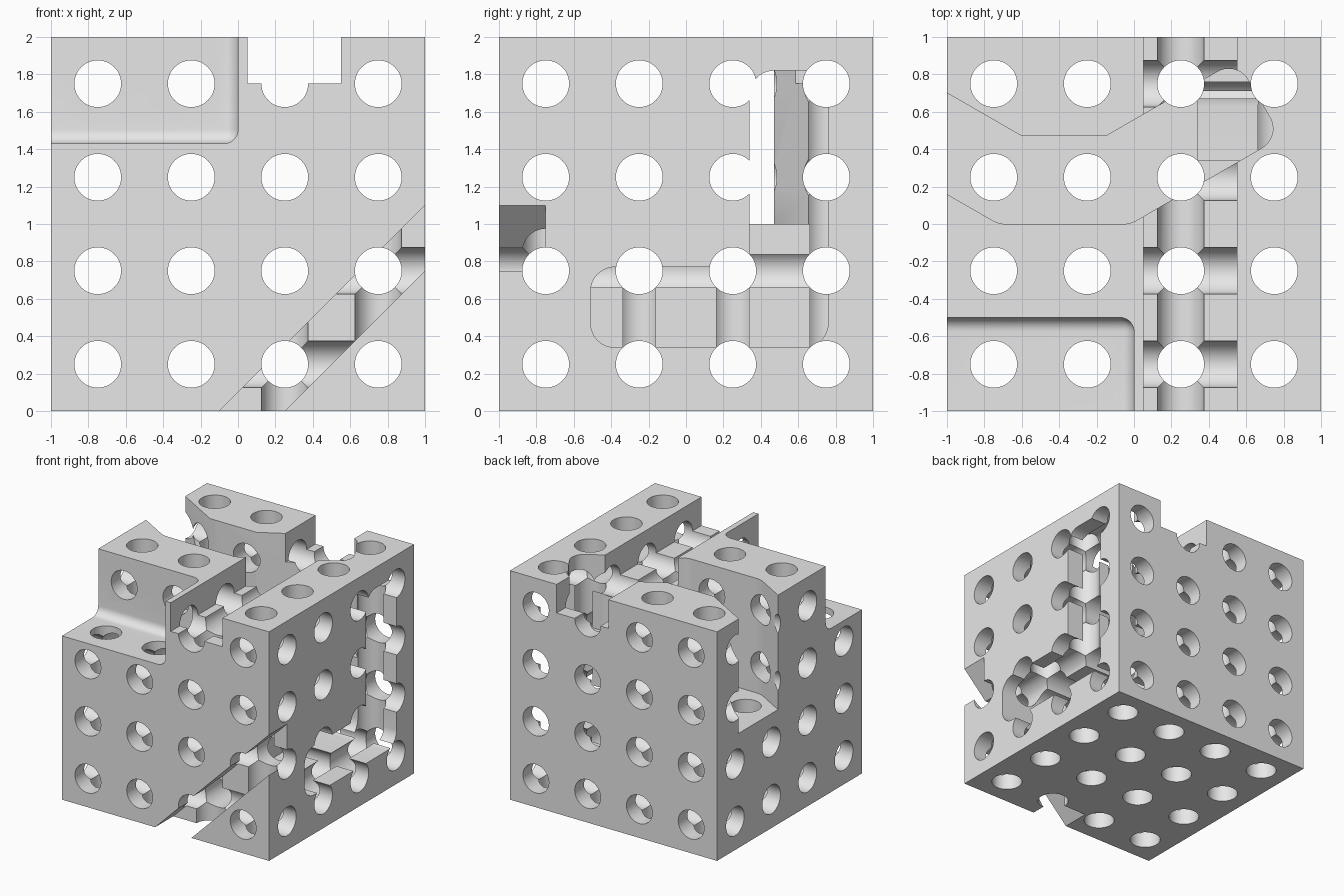
import bpy, bmesh, math
from mathutils import Vector, Matrix

if "Cube" in bpy.data.objects:
    bpy.data.objects.remove(bpy.data.objects["Cube"], do_unlink=True)

GRID = (-0.75, -0.25, 0.25, 0.75)
HOLE_R = 0.125
# Maps (u, v, depth) to model space for each extrusion axis
PLACE = {
    "X": lambda u, v, w: (w, u, v),
    "Y": lambda u, v, w: (u, w, v),
    "Z": lambda u, v, w: (u, v, w),
}


def to_object(name, bm):
    bmesh.ops.recalc_face_normals(bm, faces=bm.faces)
    mesh = bpy.data.meshes.new(name)
    bm.to_mesh(mesh)
    bm.free()
    obj = bpy.data.objects.new(name, mesh)
    bpy.context.collection.objects.link(obj)
    return obj


def rounded(points, steps=10):
    """Turn (u, v, radius) corners into an outline with filleted corners."""
    out = []
    for i, (u, v, r) in enumerate(points):
        p = Vector((u, v))
        if r == 0:
            out.append(p)
            continue
        a = (Vector(points[i - 1][:2]) - p).normalized()
        b = (Vector(points[(i + 1) % len(points)][:2]) - p).normalized()
        half = a.angle(b) / 2
        centre = p + (a + b).normalized() * (r / math.sin(half))
        start = p + a * (r / math.tan(half)) - centre
        end = p + b * (r / math.tan(half)) - centre
        sweep = math.atan2(start.x * end.y - start.y * end.x, start.dot(end))
        for k in range(steps + 1):
            out.append(centre + Matrix.Rotation(sweep * k / steps, 2) @ start)
    return out


def add_prism(bm, outline, axis, lo, hi):
    place = PLACE[axis]
    rings = [[bm.verts.new(place(p[0], p[1], w)) for p in outline] for w in (lo, hi)]
    bm.faces.new(rings[0])
    bm.faces.new(rings[1])
    n = len(outline)
    for i in range(n):
        j = (i + 1) % n
        bm.faces.new((rings[0][i], rings[0][j], rings[1][j], rings[1][i]))


def prism(name, points, axis, lo, hi):
    bm = bmesh.new()
    add_prism(bm, rounded(points), axis, lo, hi)
    return to_object(name, bm)


def box(name, lo, hi, bevel=0.0):
    bm = bmesh.new()
    bmesh.ops.create_cube(bm, size=1)
    for v in bm.verts:
        v.co = [(l + h) / 2 + c * (h - l) for l, h, c in zip(lo, hi, v.co)]
    if bevel:
        bmesh.ops.bevel(bm, geom=bm.edges[:], offset=bevel, segments=8,
                        profile=0.5, affect="EDGES")
    return to_object(name, bm)


def hole_grid(axis, sides=48):
    """Sixteen parallel drill cutters along one axis."""
    bm = bmesh.new()
    for a in GRID:
        for b in GRID:
            # z is centred on 1, the other axes on 0
            cu, cv = (a, b) if axis == "Z" else (a, b + 1)
            ring = [(cu + HOLE_R * math.cos(2 * math.pi * k / sides),
                     cv + HOLE_R * math.sin(2 * math.pi * k / sides)) for k in range(sides)]
            lo = -0.2 if axis == "Z" else -1.2
            add_prism(bm, ring, axis, lo, lo + 2.4)
    return to_object("holes_" + axis.lower(), bm)


# Solid block
block = box("drilled_block", (-1, -1, 0), (1, 1, 2))

# Drill grids along the three axes
cutters = [hole_grid(axis) for axis in "XYZ"]

# Filleted step in the upper front corner
cutters.append(box("corner_step", (-1.5, -1.5, 1.43), (0, -0.5, 2.5), 0.075))

# Straight slot along the top
cutters.append(box("top_slot", (0.05, -1.2, 1.75), (0.55, 1.2, 2.3)))

# Diagonal slot across the front
cutters.append(prism("diagonal_slot",
                     [(-0.3, -0.2, 0), (0.05, -0.2, 0), (1.2, 0.95, 0), (1.2, 1.3, 0)],
                     "Y", -1.2, -0.75))

# Bent channel in the top, open at one side and round-cornered at its end
cutters.append(prism("bent_channel",
                     [(-1.2, 0.275, 0), (-0.723, 0, 0.15), (-0.02, 0, 0.15),
                      (0.787, 0.466, 0.12), (0.55, 0.874, 0.12),
                      (-0.15, 0.47, 0), (-0.6, 0.47, 0), (-1.2, 0.816, 0)],
                     "Z", 1.0, 2.3))

# Deep L-shaped pocket in the side
cutters.append(prism("side_pocket",
                     [(-0.51, 0.34, 0.13), (0.76, 0.34, 0.13), (0.76, 1.82, 0.13),
                      (0.34, 1.82, 0.13), (0.34, 0.77, 0), (-0.51, 0.77, 0.13)],
                     "X", 0.34, 1.2))

# Cut everything out of the block
bpy.ops.object.select_all(action="DESELECT")
block.select_set(True)
bpy.context.view_layer.objects.active = block
for cutter in cutters:
    cutter.hide_render = True
    mod = block.modifiers.new(cutter.name, "BOOLEAN")
    mod.operation = "DIFFERENCE"
    mod.solver = "MANIFOLD"
    mod.object = cutter
    bpy.ops.object.modifier_apply(modifier=mod.name)
    bpy.data.objects.remove(cutter, do_unlink=True)

# Single grey material, smooth bores with sharp rims
grey = bpy.data.materials.new("light_grey")
grey.use_nodes = True
colour = (0.8, 0.8, 0.8, 1)
grey.diffuse_color = colour
grey.node_tree.nodes["Principled BSDF"].inputs["Base Color"].default_value = colour
block.data.materials.clear()
block.data.materials.append(grey)
bpy.ops.object.shade_smooth_by_angle(angle=math.radians(30))
